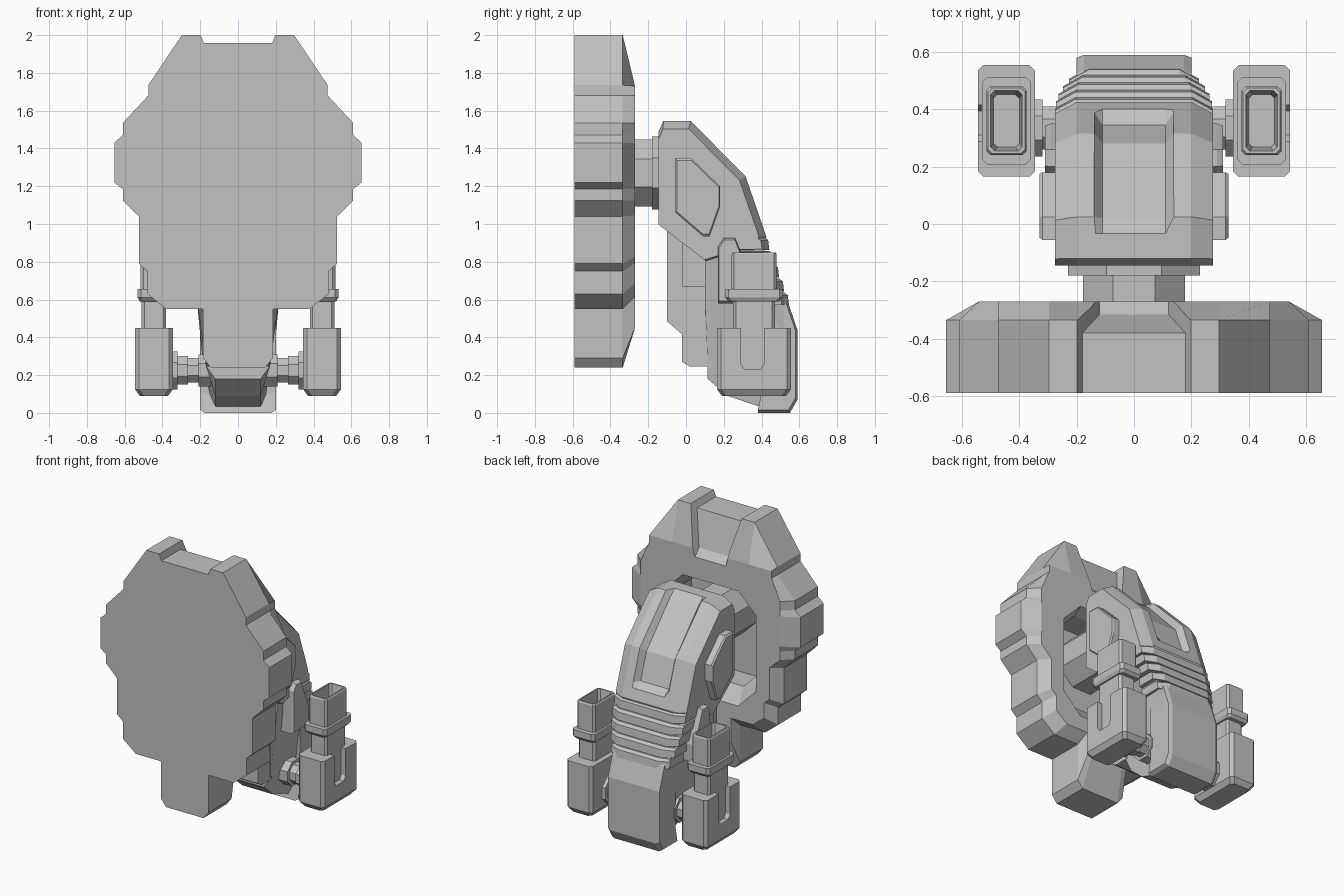
import bpy, bmesh, math

cube = bpy.data.objects.get("Cube")
if cube:
    bpy.data.objects.remove(cube)

grey = bpy.data.materials.new("plain grey")
grey.use_nodes = True
COLOUR = (0.54, 0.54, 0.54, 1)
grey.diffuse_color = COLOUR
grey.node_tree.nodes["Principled BSDF"].inputs["Base Color"].default_value = COLOUR


def loft(name, rings):
    """Skin equal-length rings and cap both ends."""
    bm = bmesh.new()
    rows = [[bm.verts.new(p) for p in ring] for ring in rings]
    n = len(rows[0])
    for a, b in zip(rows, rows[1:]):
        for i in range(n):
            j = (i + 1) % n
            bm.faces.new((a[i], a[j], b[j], b[i]))
    bm.faces.new(rows[0])
    bm.faces.new(rows[-1])
    bmesh.ops.recalc_face_normals(bm, faces=bm.faces)
    mesh = bpy.data.meshes.new(name)
    bm.to_mesh(mesh)
    bm.free()
    mesh.materials.append(grey)
    ob = bpy.data.objects.new(name, mesh)
    bpy.context.collection.objects.link(ob)
    return ob


def slab(name, pts):
    """Side profile of (y, z, half width) points, symmetric in x."""
    return loft(name, [[(s * w, y, z) for y, z, w in pts] for s in (-1, 1)])


def two_profiles(name, middle, flat, outer, full):
    """One side profile across the middle, another at the outer sides."""
    return loft(name, [[(x, y, z) for y, z in ring] for x, ring in
                       ((-full, outer), (-flat, middle), (flat, middle), (full, outer))])


def shell(name, pts, flat, full, pivot, k):
    """Side profile with a flat middle and chamfered long edges."""
    outer = [(pivot[0] + (y - pivot[0]) * k, pivot[1] + (z - pivot[1]) * k) for y, z in pts]
    return two_profiles(name, pts, flat, outer, full)


def side_plate(name, s, pts, x0, x1, x2, k=0.94):
    """Profile raised outward from x0 with a bevelled outer rim."""
    cy = sum(p[0] for p in pts) / len(pts)
    cz = sum(p[1] for p in pts) / len(pts)
    rim = [(cy + (y - cy) * k, cz + (z - cz) * k) for y, z in pts]
    return loft(name, [[(s * x, y, z) for y, z in ring] for x, ring in
                       ((x0, pts), (x1, pts), (x2, rim))])


def box_stack(name, cx, cy, sections, c):
    """Chamfered rectangles (half x, half y, z) stacked upward."""
    rings = []
    for hx, hy, z in sections:
        corners = ((hx, hy - c), (hx - c, hy), (c - hx, hy), (-hx, hy - c),
                   (-hx, c - hy), (c - hx, -hy), (hx - c, -hy), (hx, c - hy))
        rings.append([(cx + x, cy + y, z) for x, y in corners])
    return loft(name, rings)


def octagon(radius):
    r = radius / math.cos(math.pi / 8)
    return [(r * math.cos((i + 0.5) * math.pi / 4), r * math.sin((i + 0.5) * math.pi / 4))
            for i in range(8)]


def cut(ob, cutter):
    mod = ob.modifiers.new("cut", 'BOOLEAN')
    mod.operation = 'DIFFERENCE'
    mod.solver = 'EXACT'
    mod.object = cutter
    bpy.context.view_layer.update()
    deps = bpy.context.evaluated_depsgraph_get()
    mesh = bpy.data.meshes.new_from_object(ob.evaluated_get(deps))
    ob.modifiers.clear()
    ob.data = mesh
    bpy.data.objects.remove(cutter)


def rim_point(x, z):
    """Back edge of the plate: clipped above, drawn inward below."""
    if z > 1.1:
        return min(x, .54), min(z, 1.73)
    return x * .87, max(.45, 1.1 + (z - 1.1) * .88)


# Mounting plate: stepped outline with a chamfered back rim
half = [(.297, 2), (.475, 1.735), (.475, 1.68), (.61, 1.535), (.61, 1.47), (.655, 1.43),
        (.655, 1.22), (.61, 1.185), (.61, 1.125), (.525, 1.04), (.525, .79), (.48, .75),
        (.48, .63), (.38, .55), (.185, .55), (.185, .29), (.145, .24)]
rim = [rim_point(x, z) for x, z in half]
rings = []
for y, side in ((-.59, half), (-.335, half), (-.27, rim)):
    full = side + [(-x, z) for x, z in reversed(side)]
    rings.append([(x, y, z) for x, z in full])
plate = loft("mounting_plate", rings)
# Notch in the top edge
cut(plate, slab("notch_cutter", [(-.7, 1.957, .18), (-.38, 1.957, .18), (-.315, 1.72, .12),
                                 (-.25, 1.65, .12), (-.2, 2.1, .24), (-.7, 2.1, .24)]))
# Eight-sided socket in the back with a flared mouth
rings = []
for y, w, top, low, c in ((-.52, .32, 1.49, .82, .12), (-.35, .32, 1.49, .82, .12),
                          (-.25, .36, 1.53, .69, .14)):
    right = [(w, low + c), (w, top - c), (w - c, top)]
    left = [(-x, z) for x, z in reversed(right)]
    rings.append([(x, y, z) for x, z in right + left + [(c - w, low), (w - c, low)]])
cut(plate, loft("socket_cutter", rings))

# Neck between plate and arm, with a wider flange
for name, r, stretch, y0, y1 in (("neck", .178, 1, -.55, -.15),
                                 ("neck_flange", .192, 1.2, -.18, -.12)):
    loft(name, [[(x * stretch, y, 1.27 + z) for x, z in octagon(r)] for y in (y0, y1)])

# Upper arm with a sunken panel along its sloping back
upper = [(-.145, 1.0), (-.145, 1.49), (-.12, 1.545), (.025, 1.545), (.315, 1.253),
         (.425, .935), (.41, .89), (.115, .8)]
arm = shell("upper_arm", upper, .2, .275, (-.14, .95), .93)
above = [(.5, 1.2), (.1, 1.7)]
panel_floor = [(-.05, 1.56), (.02, 1.5), (.28, 1.225), (.345, 1.04), (.41, 1.0)]
panel_edge = [(-.05, 1.56), (.025, 1.55), (.32, 1.256), (.395, 1.04), (.415, 1.0)]
cut(arm, two_profiles("panel_cutter", panel_floor + above, .11, panel_edge + above, .142))

# Ribs stepping down the back of the arm
for i in range(5):
    y, z, w = .415 + i * .026, .93 - i * .073, .275 - i * i * .003
    rib = [(y - .25, z - .07), (y - .25, z), (y, z), (y + .02, z - .015), (y + .026, z - .068)]
    shell("rib_%d" % (i + 1), rib, w - .07, w, (y - .25, z - .035), .86)

# Lower arm core and its back cover
slab("lower_arm", [(.1, .86, .24), (.4, .9, .24), (.5, .62, .22), (.54, .52, .18),
                   (.55, .1, .17), (.4, .03, .12), (.22, .09, .12), (.115, .18, .12),
                   (.115, .25, .17), (.1, .52, .18), (.1, .62, .22)])
cover = [(.4, .62), (.505, .64), (.535, .6), (.59, .44), (.59, .07), (.55, 0),
         (.38, 0), (.4, .1)]
shell("back_cover", cover, .175, .2, (.4, .3), .95)

# Front block under the upper arm
slab("front_block", [(-.1, 1.0, .17), (-.1, .485, .17), (-.02, .415, .17), (-.02, .27, .17),
                     (.02, .245, .17), (.13, .245, .17), (.13, .85, .17)])
slab("front_block_collar", [(-.02, .95, .2), (-.02, .67, .2), (.115, .67, .2), (.115, .85, .2)])

cheek = [(-.055, 1.35), (.025, 1.35), (.18, 1.2), (.18, 1.09), (.125, .935), (.09, .935),
         (-.055, 1.06)]
bracket = [(.17, .58), (.17, .88), (.2, .925), (.26, .925), (.35, .7), (.35, .58)]
slot = [(.29, .6), (.29, .26), (.31, .23), (.395, .23), (.415, .26), (.415, .6)]
axle = [(.12, .085), (.21, .085), (.21, .065), (.265, .065), (.265, .075), (.32, .075),
        (.32, .1), (.36, .1)]
GUN_X, GUN_Y = .445, .36

for side, s in (("left", 1), ("right", -1)):
    # Arm details
    side_plate(side + "_cheek", s, cheek, .2, .32, .33)
    side_plate(side + "_bracket", s, bracket, .15, .29, .31)
    loft(side + "_axle", [[(s * x, .335 + y, .225 + z) for y, z in octagon(r)] for x, r in axle])
    # Barrel housing with a slot in its outer face
    housing = box_stack(side + "_housing", s * GUN_X, GUN_Y,
                        [(.075, .17, .09), (.1, .195, .125), (.1, .195, .45)], .02)
    cut(housing, loft("slot_cutter", [[(s * x, y, z) for y, z in slot] for x in (.51, .6)]))
    # Trunk, collar and hollow barrel
    box_stack(side + "_trunk", s * GUN_X, GUN_Y, [(.065, .11, .4), (.065, .11, .62)], .015)
    box_stack(side + "_collar", s * GUN_X, GUN_Y,
              [(.075, .135, .59), (.086, .152, .61), (.086, .152, .655)], .018)
    box_stack(side + "_barrel", s * GUN_X, GUN_Y,
              [(.07, .12, .64), (.07, .12, .84), (.064, .114, .85), (.055, .105, .85),
               (.045, .092, .75)], .014)
